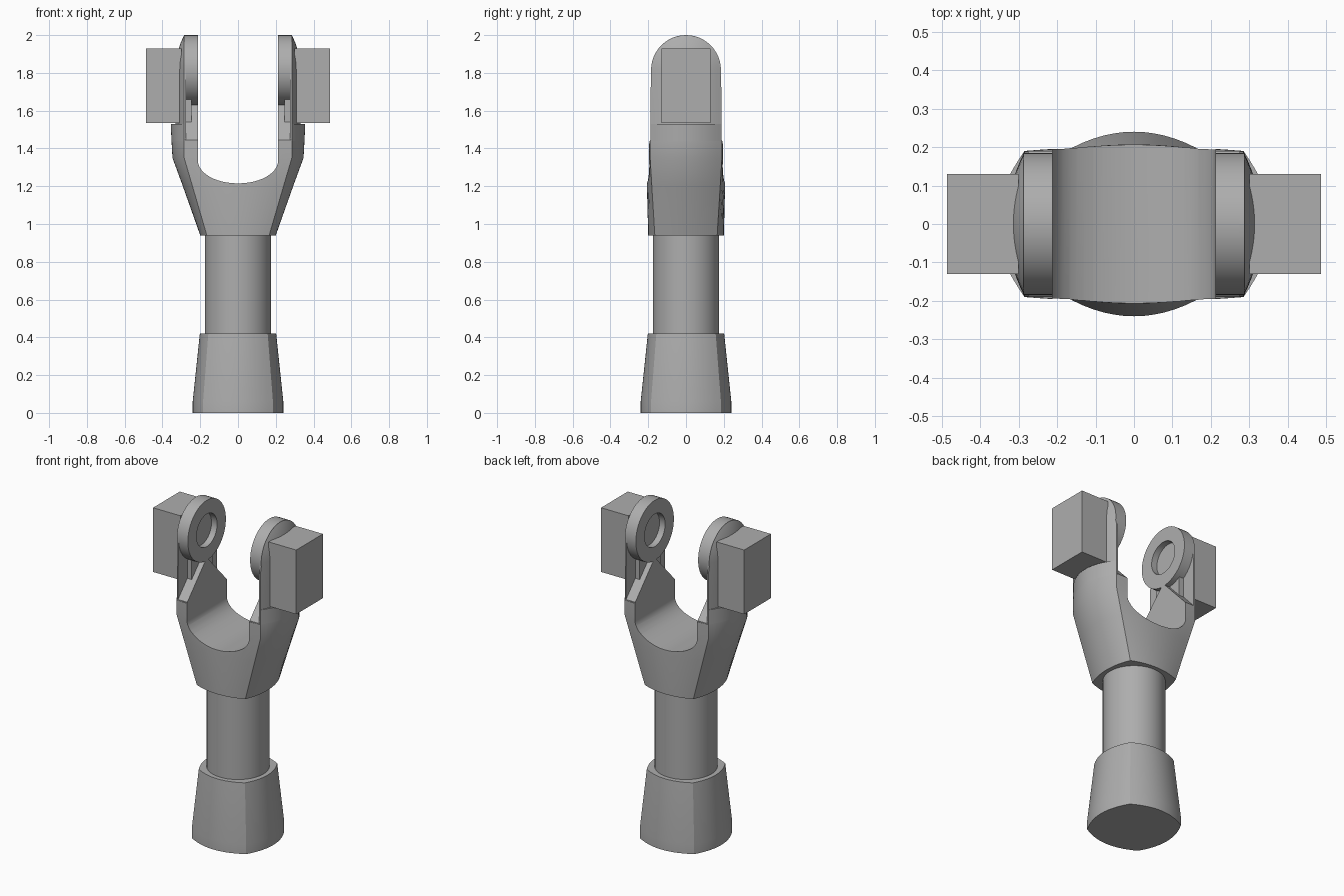
import bpy, bmesh, math

if "Cube" in bpy.data.objects:
    bpy.data.objects.remove(bpy.data.objects["Cube"])

grey = bpy.data.materials.new("steel_grey")
grey.diffuse_color = (0.42, 0.42, 0.42, 1)
grey.use_nodes = True
grey.node_tree.nodes["Principled BSDF"].inputs["Base Color"].default_value = grey.diffuse_color


def finish(bm, name):
    bmesh.ops.recalc_face_normals(bm, faces=bm.faces)
    me = bpy.data.meshes.new(name)
    bm.to_mesh(me)
    bm.free()
    me.materials.append(grey)
    ob = bpy.data.objects.new(name, me)
    bpy.context.collection.objects.link(ob)
    return ob


def smooth(ob):
    bpy.ops.object.select_all(action='DESELECT')
    ob.select_set(True)
    bpy.context.view_layer.objects.active = ob
    bpy.ops.object.shade_smooth_by_angle(angle=math.radians(20))


def loft(name, rings):
    """Skin a stack of equal-length point rings and cap both ends."""
    bm = bmesh.new()
    rows = [[bm.verts.new(p) for p in r] for r in rings]
    n = len(rows[0])
    for a, b in zip(rows, rows[1:]):
        for i in range(n):
            j = (i + 1) % n
            bm.faces.new((a[i], a[j], b[j], b[i]))
    bm.faces.new(rows[0][::-1])
    bm.faces.new(rows[-1])
    return finish(bm, name)


def bulged(z, cx, cy, bx, by, n=14):
    """Rectangle with corners (cx, cy) whose sides bow out to bx and by."""
    ts = [-1 + 2 * i / n for i in range(n)]
    front = [(cx * t, -cy - (by - cy) * (1 - t * t), z) for t in ts]
    right = [(cx + (bx - cx) * (1 - t * t), cy * t, z) for t in ts]
    half = front + right
    return half + [(-x, -y, z) for x, y, z in half]


def circle(r, pos, axis, n=48):
    pts = [(r * math.cos(2 * math.pi * i / n), r * math.sin(2 * math.pi * i / n)) for i in range(n)]
    if axis == 'Z':
        return [(a, b, pos) for a, b in pts]
    return [(pos, a, 1.815 + b) for a, b in pts]


def block(name, x0, x1, y, z0, z1):
    return loft(name, [[(x, -y, z0), (x, y, z0), (x, y, z1), (x, -y, z1)] for x in (x0, x1)])


# Tapered foot and round shaft
smooth(loft("foot", [bulged(0, .185, .185, .24, .24), bulged(.06, .185, .185, .24, .24),
                     bulged(.42, .157, .157, .202, .202)]))
smooth(loft("shaft", [circle(.175, .40, 'Z'), circle(.175, .96, 'Z')]))

# Flared yoke with a round-bottomed slot
yoke = loft("yoke", [bulged(.94, .165, .165, .2, .2), bulged(1.2, .241, .181, .292, .207),
                     bulged(1.35, .285, .19, .347, .202), bulged(1.44, .285, .19, .352, .2)])
slot = [(-.212, 1.7)]
for i in range(25):
    a = math.pi + math.pi * i / 24
    slot.append((.212 * math.cos(a), 1.335 + .12 * math.sin(a)))
slot.append((.212, 1.7))
cutter = loft("slot_cutter", [[(x, y, z) for x, z in slot] for y in (-.5, .5)])
cutter.hide_render = True
cutter.hide_viewport = True
cut = yoke.modifiers.new("slot", 'BOOLEAN')
cut.operation = 'DIFFERENCE'
cut.solver = 'EXACT'
cut.object = cutter
dg = bpy.context.evaluated_depsgraph_get()
yoke.data = bpy.data.meshes.new_from_object(yoke.evaluated_get(dg))
yoke.modifiers.clear()
bpy.data.objects.remove(cutter)
smooth(yoke)


def arm_ring(s, z, bow):
    """Outer arm section, narrowing along the rounded top."""
    h = .188 if z < 1.815 else math.sqrt(max(.185 ** 2 - (z - 1.815) ** 2, 1e-6))
    k = min(1, (h / .185) ** 2)
    ts = [-1 + 2 * i / 16 for i in range(17)]
    pts = [(s * (.285 + bow * k * (1 - t * t)), h * t, z) for t in ts]
    return pts + [(s * .275, h, z), (s * .275, -h, z)]


for s, side in ((-1, "left"), (1, "right")):
    # Outer arm: thick lower part, thinner domed upper part
    smooth(loft(side + "_arm_lower", [arm_ring(s, z, b) for z, b in ((1.44, .067), (1.53, .071))]))
    zs = [1.53, 1.65, 1.815] + [1.815 + .185 * math.sin(math.pi / 2 * i / 12) for i in range(1, 13)]
    smooth(loft(side + "_arm_upper", [arm_ring(s, z, .047) for z in zs]))
    # Ring boss with a shallow round recess
    smooth(loft(side + "_ring", [circle(.185, s * .287, 'X'), circle(.185, s * .212, 'X'),
                                 circle(.1, s * .212, 'X'), circle(.1, s * .25, 'X')]))
    # Triangular gusset and rib below the ring
    tri = [(-.19, 1.435), (.19, 1.435), (.19, 1.445), (.012, 1.635), (-.012, 1.635), (-.19, 1.445)]
    loft(side + "_gusset", [[(s * x, y, z) for y, z in tri] for x in (.212, .28)])
    block(side + "_rib", s * .245, s * .28, .1, 1.5, 1.68)
    # Square block on the outside
    block(side + "_block", s * .3, s * .487, .13, 1.535, 1.93)
